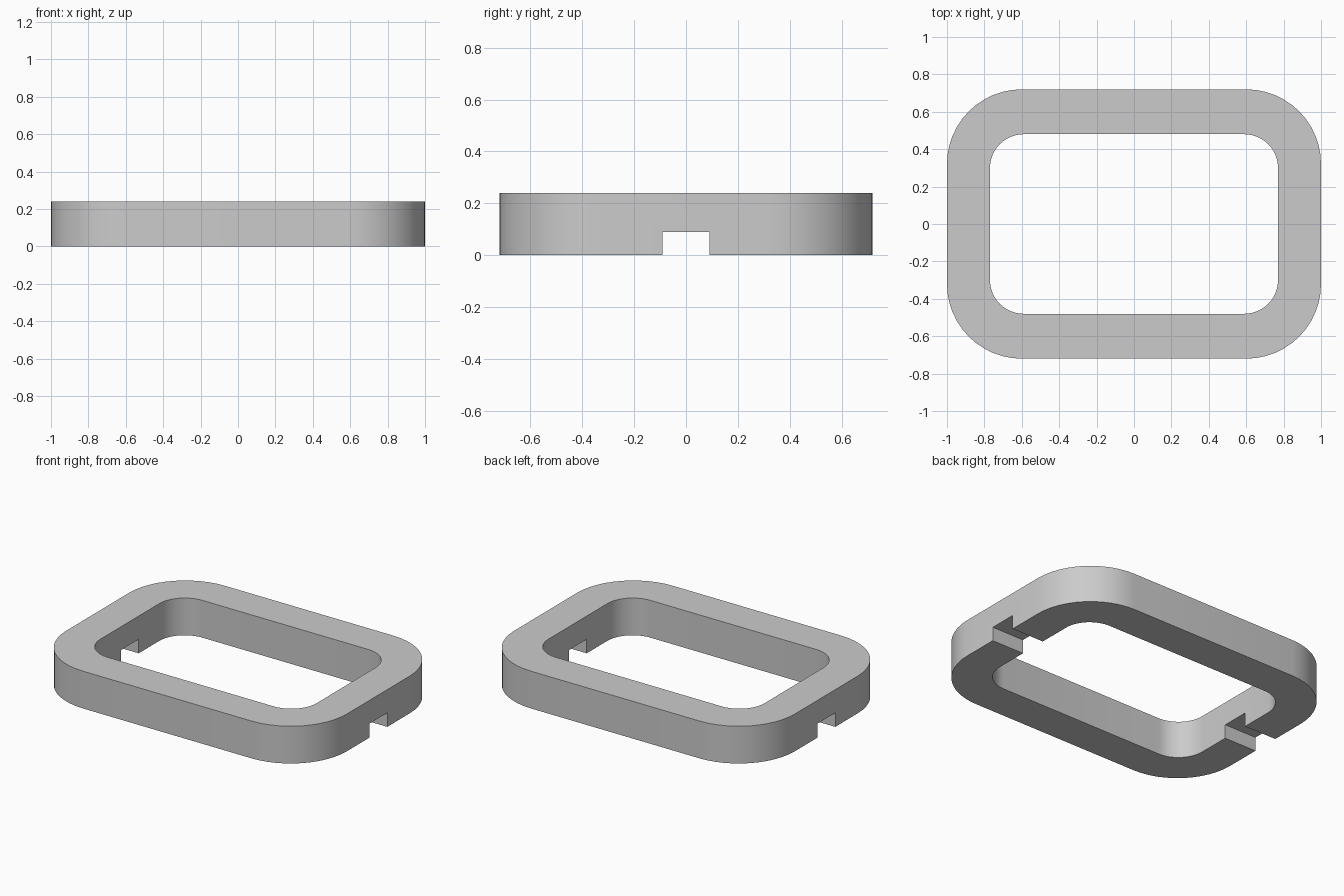
import bpy, bmesh
from math import sin, cos, pi

if "Cube" in bpy.data.objects:
    bpy.data.objects.remove(bpy.data.objects["Cube"])

HEIGHT = 0.24


def rounded_rect(hx, hy, r, steps=12):
    """Counter-clockwise outline of a rectangle with round corners."""
    pts = []
    for q, (sx, sy) in enumerate([(1, 1), (-1, 1), (-1, -1), (1, -1)]):
        for i in range(steps + 1):
            a = (q + i / steps) * pi / 2
            pts.append((sx * (hx - r) + r * cos(a), sy * (hy - r) + r * sin(a)))
    return pts


# Frame: outer and inner outlines, joined into a closed ring
outer = rounded_rect(1.0, 0.72, 0.40)
inner = rounded_rect(0.77, 0.48, 0.18)
bm = bmesh.new()
loops = [[bm.verts.new((x, y, z)) for x, y in outline]
         for outline, z in [(outer, 0), (outer, HEIGHT), (inner, HEIGHT), (inner, 0)]]
n = len(outer)
for k in range(4):
    a, b = loops[k], loops[(k + 1) % 4]
    for i in range(n):
        j = (i + 1) % n
        bm.faces.new((a[i], a[j], b[j], b[i]))
bmesh.ops.recalc_face_normals(bm, faces=bm.faces)
mesh = bpy.data.meshes.new("rounded_frame")
bm.to_mesh(mesh)
bm.free()
frame = bpy.data.objects.new("rounded_frame", mesh)
bpy.context.collection.objects.link(frame)

# Notch cutter: one bar running through the underside of both short sides
bpy.ops.mesh.primitive_cube_add(size=1, location=(0, 0, 0))
cutter = bpy.context.object
cutter.name = "notch_cutter"
cutter.scale = (2.4, 0.18, 0.18)
cutter.hide_render = True
bpy.context.view_layer.update()

cut = frame.modifiers.new("notches", 'BOOLEAN')
cut.operation = 'DIFFERENCE'
cut.solver = 'EXACT'
cut.object = cutter

# Apply the cut, drop the cutter and smooth the round corners
bpy.ops.object.select_all(action='DESELECT')
frame.select_set(True)
bpy.context.view_layer.objects.active = frame
bpy.ops.object.modifier_apply(modifier=cut.name)
bpy.data.objects.remove(cutter, do_unlink=True)
bpy.ops.object.shade_smooth_by_angle()
